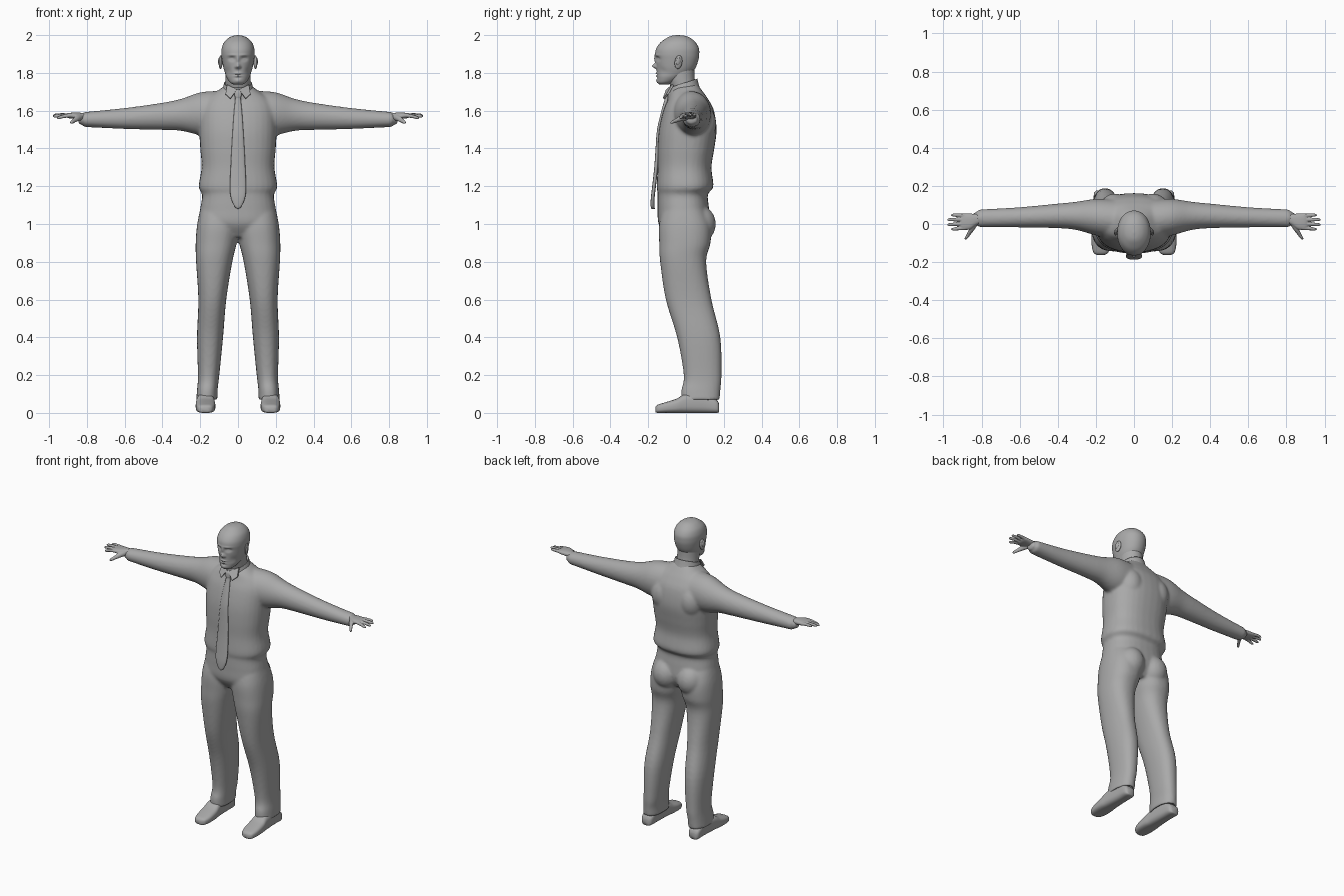
import bpy, bmesh, math
from mathutils import Vector, Matrix

grey = bpy.data.materials.new("plain grey")
grey.diffuse_color = (0.4, 0.4, 0.4, 1)


def spline(rings, steps):
    """Catmull-Rom interpolation between measured cross-sections."""
    out = []
    for i in range(len(rings) - 1):
        a, b, c, d = (rings[max(0, min(len(rings) - 1, i + k))] for k in (-1, 0, 1, 2))
        for s in range(steps):
            t = s / steps
            out.append([0.5 * (2 * q + (r - p) * t + (2 * p - 5 * q + 4 * r - u) * t * t
                               + (3 * q - p - 3 * r + u) * t ** 3) for p, q, r, u in zip(a, b, c, d)])
    return out + [list(rings[-1])]


def loft(bm, axis, rings, sides=32, power=2.0, steps=5, side=1, hollow=0):
    """Rings are (position, min a, max a, min b, max b); hollow sinks the last end."""
    rings = spline(rings, steps)
    if hollow:
        t, a0, a1, b0, b1 = rings[-1]
        back = math.copysign(0.03, rings[-2][0] - t)
        inner = [a0 + hollow, a1 - hollow, b0 + hollow, b1 - hollow]
        rings += [[t] + inner, [t + back] + inner]
    loops = []
    for t, a0, a1, b0, b1 in rings:
        loop = []
        for k in range(sides):
            c, s = math.cos(2 * math.pi * k / sides), math.sin(2 * math.pi * k / sides)
            a = (a0 + a1) / 2 + (a1 - a0) / 2 * math.copysign(abs(c) ** (2 / power), c)
            b = (b0 + b1) / 2 + (b1 - b0) / 2 * math.copysign(abs(s) ** (2 / power), s)
            x, y, z = {"x": (t, a, b), "y": (a, t, b), "z": (a, b, t)}[axis]
            loop.append(bm.verts.new((x * side, y, z)))
        loops.append(loop)
    for p, q in zip(loops, loops[1:]):
        for k in range(sides):
            n = (k + 1) % sides
            bm.faces.new((p[k], p[n], q[n], q[k]))
    bm.faces.new(loops[0])
    bm.faces.new(loops[-1])


def ball(bm, place, size):
    m = Matrix.Translation(place) @ Matrix.Diagonal((*size, 1))
    bmesh.ops.create_uvsphere(bm, u_segments=24, v_segments=16, radius=1, matrix=m)


def finish(name, bm, voxel=0, smooth=0):
    bmesh.ops.recalc_face_normals(bm, faces=bm.faces)
    for f in bm.faces:
        f.smooth = True
    mesh = bpy.data.meshes.new(name)
    bm.to_mesh(mesh)
    bm.free()
    mesh.materials.append(grey)
    ob = bpy.data.objects.new(name, mesh)
    bpy.context.collection.objects.link(ob)
    if voxel:
        r = ob.modifiers.new("blend", "REMESH")
        r.mode, r.voxel_size, r.use_smooth_shade = "VOXEL", voxel, True
    if smooth:
        s = ob.modifiers.new("soften", "SMOOTH")
        s.factor, s.iterations = 0.5, smooth
    return ob


# Clothed body: torso, sleeves and trouser legs blended into one skin
bm = bmesh.new()
torso = [(.93, .12, -.10, .09), (1.0, .205, -.145, .125), (1.08, .2, -.15, .122), (1.14, .19, -.15, .115),
         (1.165, .193, -.15, .12), (1.2, .208, -.155, .145), (1.3, .193, -.15, .135), (1.4, .2, -.15, .15),
         (1.5, .205, -.143, .162), (1.6, .2, -.12, .148), (1.66, .17, -.095, .118), (1.70, .115, -.08, .09),
         (1.74, .06, -.05, .06)]
loft(bm, "z", [(z, -w, w, f, b) for z, w, f, b in torso], power=2.4)
for side in (1, -1):
    loft(bm, "x", [(.10, -.08, .13, 1.46, 1.705), (.2, -.06, .132, 1.47, 1.697), (.3, -.032, .117, 1.493, 1.663),
                   (.4, -.022, .107, 1.498, 1.642), (.6, -.018, .088, 1.503, 1.614), (.8, -.017, .077, 1.513, 1.594),
                   (.815, -.017, .077, 1.513, 1.594)], side=side, hollow=.014)
    loft(bm, "z", [(1.1, -.02, .195, -.12, .09), (1.0, -.01, .216, -.142, .13), (.9, .006, .224, -.142, .13),
                   (.8, .03, .222, -.137, .107), (.6, .062, .21, -.107, .135), (.4, .079, .217, -.047, .182),
                   (.2, .099, .212, -.012, .188), (.12, .108, .217, -.025, .182), (.065, .108, .222, -.025, .178)],
         power=2.3, side=side, hollow=.014)
    ball(bm, (.088 * side, .065, 1.0), (.088, .093, .1))      # seat
    ball(bm, (.1 * side, .07, 1.53), (.085, .09, .11))        # shoulder blade
finish("suit", bm, .009, 5)

# Hands
for side, label in ((1, "left"), (-1, "right")):
    bm = bmesh.new()
    loft(bm, "x", [(.77, .003, .052, 1.545, 1.583), (.82, -.002, .052, 1.553, 1.588), (.86, -.028, .055, 1.556, 1.590),
                   (.895, -.03, .055, 1.56, 1.588), (.91, -.022, .048, 1.566, 1.583)], sides=24, power=2.4, side=side)
    for y0, y1, z1, tip in ((-.021, -.027, 1.563, .96), (.001, -.003, 1.571, .98), (.023, .023, 1.577, .98),
                            (.044, .047, 1.578, .96)):
        line = [(.885, y0, 1.575, .0105), ((.885 + tip) / 2, (y0 + y1) / 2, (1.577 + z1) / 2, .0095),
                (tip - .012, y1, z1, .008), (tip, y1, z1 - .002, .003)]
        loft(bm, "x", [(x, y - r, y + r, z - r, z + r) for x, y, z, r in line], sides=12, side=side)
    thumb = [(.01, .83, 1.568, .018), (-.03, .852, 1.558, .015), (-.055, .868, 1.547, .011),
             (-.074, .88, 1.539, .009), (-.083, .885, 1.536, .003)]
    loft(bm, "y", [(y, x - r, x + r, z - r, z + r) for y, x, z, r in thumb], sides=12, side=side)
    finish(label + "_hand", bm, .0035, 2)

# Shoes
for side, label in ((1, "left"), (-1, "right")):
    bm = bmesh.new()
    loft(bm, "y", [(-.162, .155, .195, .004, .03), (-.15, .135, .212, 0, .043), (-.11, .122, .222, 0, .056),
                   (-.05, .12, .224, 0, .075), (0, .125, .22, 0, .1), (.1, .13, .213, 0, .1),
                   (.16, .135, .21, 0, .07), (.176, .15, .197, .004, .045)], power=3, side=side)
    finish(label + "_shoe", bm)

# Head, with the face shaped by soft pushes (x, z, width, height, depth)
bm = bmesh.new()
skull = [(1.738, .022, -.14, -.095), (1.75, .043, -.15, -.06), (1.775, .06, -.153, -.01), (1.80, .069, -.154, .03),
         (1.83, .078, -.156, .052), (1.87, .085, -.16, .066), (1.9, .088, -.163, .07), (1.93, .086, -.157, .068),
         (1.96, .075, -.136, .052), (1.983, .053, -.105, .026), (1.995, .029, -.08, 0), (2.0, .004, -.05, -.04)]
loft(bm, "z", [(z, -w, w, f, b) for z, w, f, b in skull], sides=112, power=2.1, steps=8)
face = [(0, 1.872, .008, .02, -.008), (0, 1.836, .01, .012, -.024), (.012, 1.831, .006, .007, -.006),
        (.033, 1.875, .016, .011, .013), (.033, 1.873, .010, .006, -.006), (.03, 1.894, .022, .006, -.004),
        (0, 1.798, .019, .005, -.007), (0, 1.784, .016, .005, -.006), (0, 1.791, .022, .0025, .004),
        (0, 1.757, .018, .012, -.006), (0, 1.773, .015, .005, .003), (.055, 1.81, .015, .02, .005)]
for v in bm.verts:
    if v.co.y < -.07:
        x, z = abs(v.co.x), v.co.z
        v.co.y += sum(d * math.exp(-((x - px) / sx) ** 2 - ((z - pz) / sz) ** 2) for px, pz, sx, sz, d in face)
finish("head", bm)

# Ears
for side, label in ((1, "left"), (-1, "right")):
    bm = bmesh.new()
    ball(bm, (0, 0, 0), (.009, .021, .036))
    ball(bm, (.007 * side, -.004, .004), (.005, .012, .02))
    m = Matrix.Translation((.092 * side, -.04, 1.857)) @ Matrix.Rotation(.3 * side, 4, "Z") @ Matrix.Rotation(-.15, 4, "X")
    bmesh.ops.transform(bm, matrix=m, verts=bm.verts)
    finish(label + "_ear", bm)

# Neck
bm = bmesh.new()
loft(bm, "z", [(1.66, -.07, .07, -.07, .065), (1.72, -.067, .067, -.08, .055), (1.77, -.066, .066, -.098, .046),
               (1.82, -.066, .066, -.11, .045)])
finish("neck", bm)

# Shirt collar: band that rises to the back, and two front points
bm = bmesh.new()
loft(bm, "z", [(1.68, -.095, .095, -.1, .078), (1.715, -.083, .083, -.095, .068), (1.75, -.074, .074, -.092, .06)],
     sides=40, hollow=.004)
for v in bm.verts:
    v.co.z += v.co.y * .32
finish("collar_band", bm)
bm = bmesh.new()
for side in (1, -1):
    pts = [(.006, -.106, 1.712), (.058, -.075, 1.738), (.066, -.103, 1.688), (.04, -.123, 1.665)]
    f = bm.faces.new([bm.verts.new((x * side, y, z)) for x, y, z in pts])
    top = bmesh.ops.extrude_face_region(bm, geom=[f])["geom"]
    bmesh.ops.translate(bm, vec=(0, .01, -.003), verts=[g for g in top if isinstance(g, bmesh.types.BMVert)])
ob = finish("collar_points", bm)
for p in ob.data.polygons:
    p.use_smooth = False

# Necktie
bm = bmesh.new()
tie = [(1.08, .004, -.183), (1.095, .02, -.187), (1.14, .038, -.186), (1.2, .043, -.179), (1.3, .039, -.168),
       (1.4, .034, -.161), (1.5, .028, -.153), (1.6, .021, -.13), (1.66, .015, -.113), (1.675, .017, -.113),
       (1.70, .022, -.11), (1.712, .02, -.1)]
loft(bm, "z", [(z, -w, w, y, y + .02) for z, w, y in tie], sides=20, power=2.5)
finish("necktie", bm)
